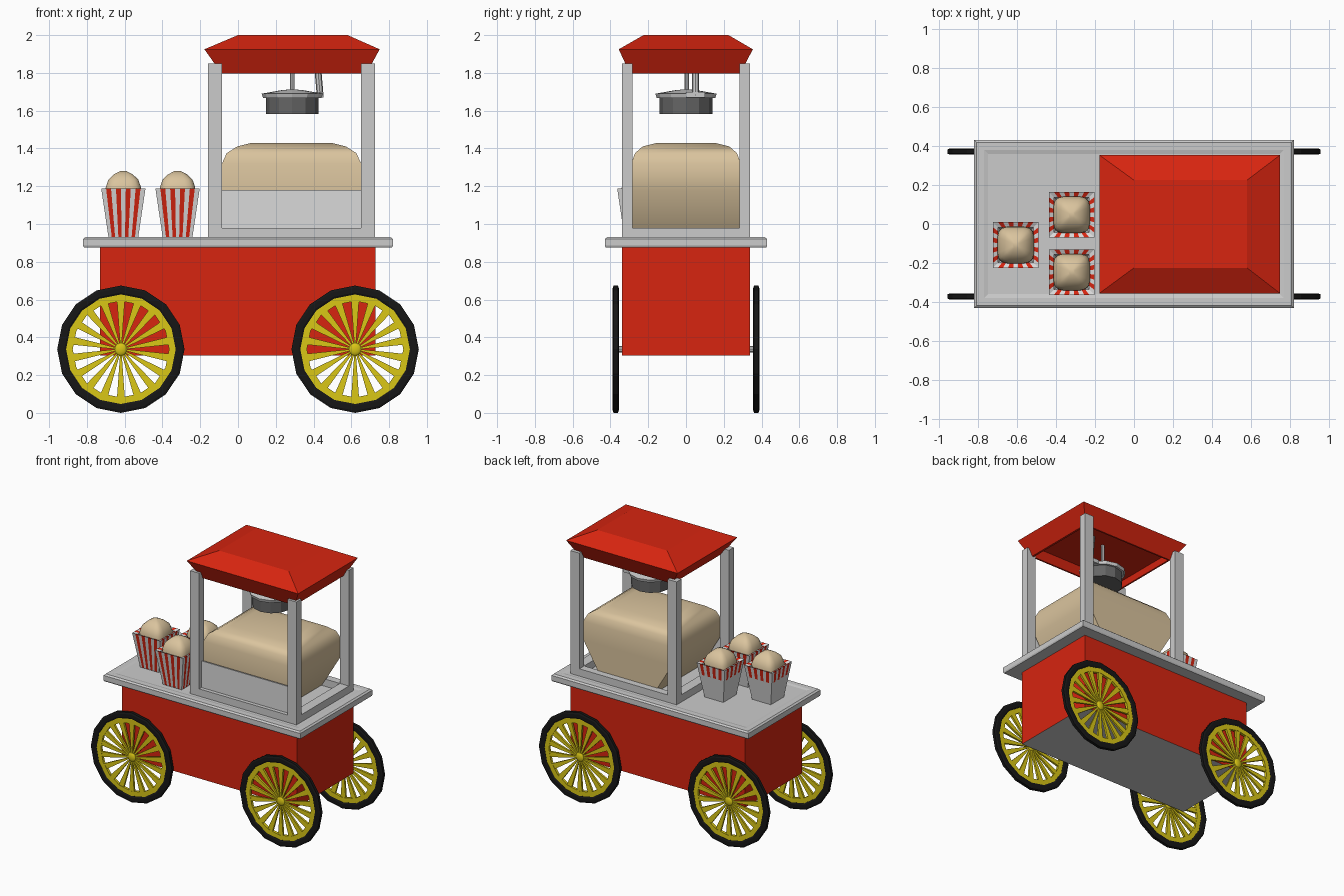
import bpy, bmesh, math
from mathutils import Matrix, Vector

if "Cube" in bpy.data.objects:
    bpy.data.objects.remove(bpy.data.objects["Cube"])

def material(name, r, g, b):
    m = bpy.data.materials.new(name)
    m.diffuse_color = (r, g, b, 1)
    m.use_nodes = True
    m.node_tree.nodes["Principled BSDF"].inputs["Base Color"].default_value = m.diffuse_color
    return m

RED = material("red", 0.68, 0.018, 0.005)
STEEL = material("light_grey", 0.6, 0.6, 0.6)
PANEL = material("pale_grey", 0.7, 0.7, 0.7)
DARK = material("dark_grey", 0.13, 0.13, 0.13)
BLACK = material("black", 0.008, 0.008, 0.008)
YELLOW = material("yellow", 0.7, 0.57, 0.008)
CORN = material("popcorn_cream", 0.7, 0.55, 0.34)

def finish(name, bm, mats, smooth=False):
    bmesh.ops.recalc_face_normals(bm, faces=bm.faces[:])
    me = bpy.data.meshes.new(name)
    bm.to_mesh(me)
    bm.free()
    ob = bpy.data.objects.new(name, me)
    bpy.context.collection.objects.link(ob)
    for m in mats:
        me.materials.append(m)
    if smooth:
        bpy.ops.object.select_all(action='DESELECT')
        ob.select_set(True)
        bpy.context.view_layer.objects.active = ob
        bpy.ops.object.shade_smooth_by_angle(angle=math.radians(40))
    return ob

def skin(bm, rings, loop=False):
    """Bridge equal-sized rings of points; cap the ends unless looped."""
    vs = [[bm.verts.new(p) for p in r] for r in rings]
    n = len(vs[0])
    for a, b in zip(vs, vs[1:] + (vs[:1] if loop else [])):
        for i in range(n):
            bm.faces.new((a[i], a[(i + 1) % n], b[(i + 1) % n], b[i]))
    if not loop:
        bm.faces.new(vs[0])
        bm.faces.new(vs[-1])

def loft(name, rings, mat, smooth=False):
    bm = bmesh.new()
    skin(bm, rings)
    return finish(name, bm, [mat], smooth)

def rect(x0, x1, y0, y1, z):
    return [(x0, y0, z), (x1, y0, z), (x1, y1, z), (x0, y1, z)]

def box(name, x0, x1, y0, y1, z0, z1, mat):
    return loft(name, [rect(x0, x1, y0, y1, z0), rect(x0, x1, y0, y1, z1)], mat)

def squircle(cx, cy, hx, hy, z, n=16, power=0.5):
    pts = []
    for i in range(n):
        a = 2 * math.pi * (i + 0.5) / n
        c, s = math.cos(a), math.sin(a)
        pts.append((cx + hx * math.copysign(abs(c) ** power, c),
                    cy + hy * math.copysign(abs(s) ** power, s), z))
    return pts

def rod(name, a, b, r, mat, n=8):
    a, b = Vector(a), Vector(b)
    bm = bmesh.new()
    m = Matrix.Translation((a + b) / 2) @ (b - a).to_track_quat('Z', 'Y').to_matrix().to_4x4()
    bmesh.ops.create_cone(bm, cap_ends=True, segments=n, radius1=r, radius2=r,
                          depth=(b - a).length, matrix=m)
    return finish(name, bm, [mat], True)

# Cart body: red sides, grey underside
body = box("cart_body", -0.73, 0.727, -0.338, 0.338, 0.305, 0.88, RED)
body.data.materials.append(STEEL)
for p in body.data.polygons:
    if p.normal.z < -0.5:
        p.material_index = 1

# Table top with a slightly raised rim
loft("table_top", [rect(-0.82 + d, 0.82 - d, -0.43 + d, 0.43 - d, z) for d, z in
                   ((0.005, 0.875), (0, 0.885), (0, 0.92), (0.012, 0.93), (0.05, 0.93), (0.07, 0.925))], STEEL)

# Wheels
def wheel(name, cx, cy):
    cz, n = 0.337, 16
    def at(r, a, y):
        return (cx + r * math.sin(a), cy + y, cz + r * math.cos(a))
    def ring_part(part, profile, mat):
        bm = bmesh.new()
        skin(bm, [[at(r, 2 * math.pi * i / n, y) for r, y in profile] for i in range(n)], True)
        finish(part, bm, [mat])
    ring_part(name + "_tyre", [(0.337, -0.011), (0.337, 0.011), (0.325, 0.016), (0.3, 0.016),
                               (0.29, 0.011), (0.29, -0.011), (0.3, -0.016), (0.325, -0.016)], BLACK)
    ring_part(name + "_rim", [(0.295, -0.01), (0.295, 0.01), (0.255, 0.01), (0.255, -0.01)], YELLOW)
    bm = bmesh.new()
    for i in range(18):
        a = 2 * math.pi * i / 18
        def end(r, w, t):
            return [at(r, a - w / r, -t), at(r, a + w / r, -t), at(r, a + w / r, t), at(r, a - w / r, t)]
        skin(bm, [end(0.02, 0.004, 0.006), end(0.262, 0.021, 0.008)])
    finish(name + "_spokes", bm, [YELLOW])
    bm = bmesh.new()
    bmesh.ops.create_uvsphere(bm, u_segments=12, v_segments=8, radius=0.036,
                              matrix=Matrix.Translation((cx, cy, cz)) @ Matrix.Diagonal((1, 0.45, 1, 1)))
    finish(name + "_hub", bm, [YELLOW], True)

for sx, xn in ((-1, "left"), (1, "right")):
    for sy, yn in ((-1, "front"), (1, "back")):
        wheel(f"{yn}_{xn}_wheel", 0.62 * sx, 0.372 * sy)
    rod(f"{xn}_axle", (0.62 * sx, -0.37, 0.337), (0.62 * sx, 0.37, 0.337), 0.018, STEEL)

# Display case: posts, bottom rails and low front panel
for x0, xn in ((-0.16, "left"), (0.65, "right")):
    for y0, yn in ((-0.34, "front"), (0.283, "back")):
        box(f"{yn}_{xn}_post", x0, x0 + 0.075, y0, y0 + 0.057, 0.925, 1.85, STEEL)
    box(f"{xn}_rail", x0, x0 + 0.075, -0.285, 0.285, 0.925, 0.98, STEEL)
for y0, yn in ((-0.34, "front"), (0.283, "back")):
    box(f"{yn}_rail", -0.086, 0.651, y0, y0 + 0.057, 0.925, 0.98, STEEL)
box("front_panel", -0.086, 0.651, -0.312, -0.302, 0.97, 1.18, PANEL)

# Popcorn heap, narrowing towards its base at both ends
loft("popcorn_heap", [rect(-0.085 + dx, 0.652 - dx, -0.29 + dy, 0.29 - dy, z) for dx, dy, z in
                      ((0.15, 0, 0.93), (0.12, 0, 0.98), (0.0, 0, 1.18), (0.0, 0, 1.32),
                       (0.025, 0.02, 1.375), (0.08, 0.06, 1.41), (0.15, 0.13, 1.428))], CORN, True)

# Roof: hipped top, sloping fascia, hollow underneath
loft("roof", [rect(*r) for r in (
    (0.0, 0.58, -0.225, 0.225, 2.0),
    (-0.178, 0.75, -0.356, 0.354, 1.925),
    (-0.087, 0.68, -0.297, 0.287, 1.797),
    (-0.075, 0.665, -0.285, 0.275, 1.797),
    (-0.13, 0.70, -0.315, 0.315, 1.9))], RED)

# Kettle hanging from the roof
def disc(r, z, n=12):
    return [(0.287 + r * math.cos(2 * math.pi * i / n), r * math.sin(2 * math.pi * i / n), z) for i in range(n)]
loft("kettle_pot", [disc(0.14, 1.583), disc(0.14, 1.675)], DARK)
loft("kettle_lid", [disc(0.155, 1.668), disc(0.162, 1.69), disc(0.06, 1.708), disc(0.02, 1.712)], STEEL)
rod("kettle_rod", (0.287, 0.005, 1.7), (0.287, 0.005, 1.91), 0.012, STEEL)
rod("kettle_arm", (0.435, 0.05, 1.68), (0.415, 0.05, 1.91), 0.018, STEEL)
box("kettle_bracket", 0.40, 0.452, 0.0, 0.1, 1.67, 1.70, STEEL)

# Striped cups with popcorn
def cup(name, cx, cy):
    z0, z1, lo, hi, cols, rows = 0.925, 1.187, 0.078, 0.117, 9, 3
    bm = bmesh.new()
    for side in range(4):
        turn = Matrix.Translation((cx, cy, 0)) @ Matrix.Rotation(side * math.pi / 2, 4, 'Z')
        def pt(i, j):
            h = lo + (hi - lo) * j / rows
            return turn @ Vector((h * (2 * i / cols - 1), -h, z0 + (z1 - z0) * j / rows))
        g = [[bm.verts.new(pt(i, j)) for j in range(rows + 1)] for i in range(cols + 1)]
        for i in range(cols):
            for j in range(rows):
                f = bm.faces.new((g[i][j], g[i + 1][j], g[i + 1][j + 1], g[i][j + 1]))
                f.material_index = int(i % 2 == 1 and (side < 2 or j == rows - 1))
        # rim lip
        inner = [bm.verts.new(turn @ Vector((0.09 * (2 * i / cols - 1), -0.09, z1 - 0.012))) for i in range(cols + 1)]
        for i in range(cols):
            f = bm.faces.new((g[i][rows], g[i + 1][rows], inner[i + 1], inner[i]))
            f.material_index = i % 2
    bmesh.ops.remove_doubles(bm, verts=bm.verts[:], dist=0.0005)
    finish(name, bm, [PANEL, RED])
    loft(name + "_popcorn", [squircle(cx, cy, h, h, z) for h, z in
         ((0.096, 1.165), (0.094, 1.195), (0.08, 1.235), (0.05, 1.263), (0.015, 1.281))], CORN, True)

cup("left_cup", -0.607, -0.108)
cup("back_cup", -0.32, 0.047)
cup("front_cup", -0.32, -0.247)
